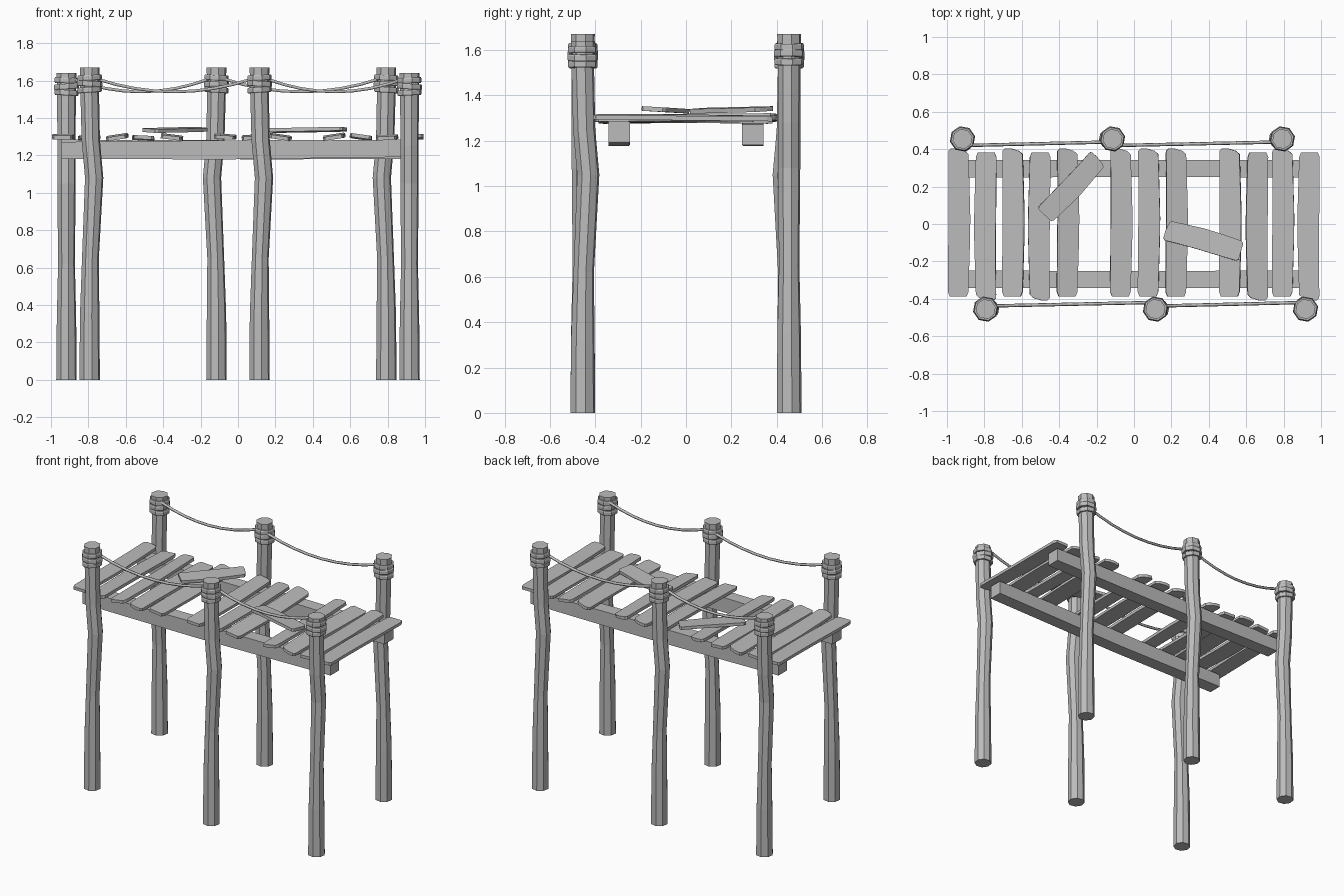
import bpy, bmesh, math
from mathutils import Matrix, Vector

cube = bpy.data.objects.get("Cube")
if cube:
    bpy.data.objects.remove(cube, do_unlink=True)

grey = bpy.data.materials.new("weathered_grey")
grey.use_nodes = True
COLOUR = (0.5, 0.5, 0.5, 1)
grey.diffuse_color = COLOUR
grey.node_tree.nodes["Principled BSDF"].inputs["Base Color"].default_value = COLOUR


def add_object(name, data, matrix=None):
    obj = bpy.data.objects.new(name, data)
    data.materials.append(grey)
    if matrix:
        obj.matrix_world = matrix
    bpy.context.collection.objects.link(obj)
    return obj


def loft(name, sections, matrix=None):
    """Skin a list of equal-length point loops and cap both ends."""
    bm = bmesh.new()
    loops = [[bm.verts.new(p) for p in s] for s in sections]
    n = len(loops[0])
    for a, b in zip(loops, loops[1:]):
        for i in range(n):
            j = (i + 1) % n
            bm.faces.new((a[i], a[j], b[j], b[i]))
    bm.faces.new(loops[0])
    bm.faces.new(loops[-1])
    bmesh.ops.recalc_face_normals(bm, faces=bm.faces)
    mesh = bpy.data.meshes.new(name)
    bm.to_mesh(mesh)
    bm.free()
    return add_object(name, mesh, matrix)


def octagon(x, y, z, r, tilt=0.0):
    angles = [math.radians(12 + 45 * i) for i in range(8)]
    return [(x + r * math.cos(a), y + r * math.sin(a), z + tilt * math.cos(a)) for a in angles]


HALF_TURN = Matrix.Rotation(math.pi, 4, "Z")
SIDES = (("front", Matrix.Identity(4)), ("back", HALF_TURN))

# Crooked posts: height, sideways bend, radius
POST = [(0, 0, .056), (.35, 0, .053), (.65, .004, .046), (1.08, .024, .05),
        (1.28, .006, .05), (1.54, 0, .051), (1.67, 0, .054)]
# Post places: x, drop, bend direction
PLACES = [(-.793, 0, (1, 0)), (.115, 0, (1, 0)), (.917, .03, (0, 1))]

for side, turn in SIDES:
    for k, (x, drop, (bx, by)) in enumerate(PLACES):
        y = -.455
        loft(f"{side}_post_{k + 1}",
             [octagon(x + b * bx, y + b * by, max(0, z - drop), r) for z, b, r in POST], turn)
        # Rope bindings near the post top
        for j, (z, r, tilt) in enumerate([(1.55, .066, .004), (1.583, .069, -.004), (1.615, .066, .003)]):
            z -= drop * .5
            loft(f"{side}_binding_{k + 1}_{j + 1}",
                 [octagon(x, y, z - .015, r - .004, tilt), octagon(x, y, z - .009, r, tilt),
                  octagon(x, y, z + .009, r, tilt), octagon(x, y, z + .015, r - .004, tilt)], turn)

    # Sagging hand ropes between neighbouring posts
    for k, (x0, x1) in enumerate([(-.76, .08), (.15, .89)]):
        curve = bpy.data.curves.new(f"{side}_rope_{k + 1}", "CURVE")
        curve.dimensions = "3D"
        curve.bevel_depth = .009
        curve.bevel_resolution = 1
        curve.use_fill_caps = True
        spline = curve.splines.new("POLY")
        spline.points.add(8)
        for i, p in enumerate(spline.points):
            t = i / 8
            p.co = (x0 + t * (x1 - x0), -.438 + .018 * t, 1.61 - .28 * t * (1 - t), 1)
        add_object(curve.name, curve, turn)

    # Long beam under the deck
    loft(f"{side}_beam",
         [[(x, y - w, lo), (x, y + w, lo), (x, y + w, hi), (x, y - w, hi)]
          for x, y, w, lo, hi in [(-.945, -.295, .047, 1.182, 1.272), (-.1, -.297, .045, 1.178, 1.28),
                                  (.945, -.295, .047, 1.192, 1.284)]], turn)


# Planks: half widths along the length, with chipped ends
PLANK = [(-.39, -.05, .04), (-.365, -.06, .05), (-.1, -.058, .058), (.03, -.056, .06),
         (.25, -.056, .054), (.37, -.058, .05), (.388, -.057, .03), (.4, -.045, -.01)]


def plank(name, x, y, z, turn=0, roll=0, pitch=0, length=1.0, thick=.02):
    h = thick / 2
    sections = []
    for v, left, right in PLANK:
        v *= length
        sections.append([(left, v, -h), (right, v, -h), (right, v, h), (left, v, h)])
    place = (Matrix.Translation((x, y, z)) @ Matrix.Rotation(math.radians(turn), 4, "Z")
             @ Matrix.Rotation(math.radians(pitch), 4, "X") @ Matrix.Rotation(math.radians(roll), 4, "Y"))
    return loft(name, sections, place)


# Deck boards: x, height, turn, roll
DECK = [(-.935, 1.3, 0, 0), (-.795, 1.296, 180, 4), (-.645, 1.298, 0, -9), (-.507, 1.292, 180, -3),
        (-.353, 1.298, 0, 7), (-.068, 1.3, 0, 3), (.08, 1.297, 0, -4), (.228, 1.298, 0, 8),
        (.515, 1.3, 0, -9), (.657, 1.298, 180, -8), (.797, 1.296, 0, -3), (.933, 1.3, 180, 0)]
for i, (x, z, turn, roll) in enumerate(DECK):
    plank(f"deck_plank_{i + 1}", x, .003 if turn == 0 else -.008, z, turn, roll, .6)

# Loose boards lying on the deck
plank("loose_plank_back", -.333, .195, 1.336, -43, 3, 1, .53)
plank("loose_plank_front", .374, -.086, 1.336, 74.5, 3, -1, .53)
